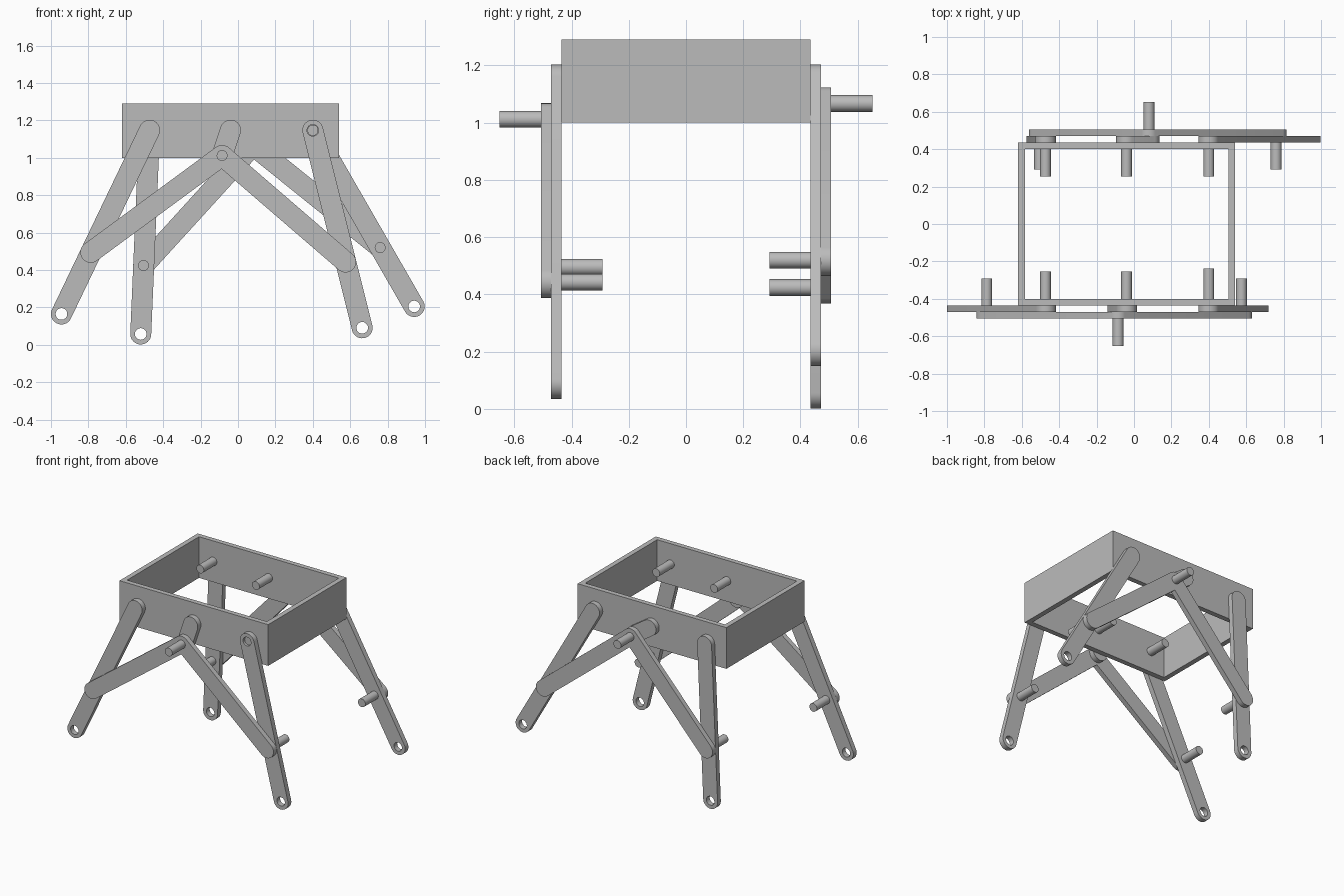
import bpy, bmesh, math
from mathutils import Vector

cube = bpy.data.objects.get("Cube")
if cube:
    bpy.data.objects.remove(cube, do_unlink=True)

grey = bpy.data.materials.new("plain grey")
grey.use_nodes = True
colour = (0.5, 0.5, 0.5, 1)
grey.diffuse_color = colour
grey.node_tree.nodes["Principled BSDF"].inputs["Base Color"].default_value = colour

HALF_WIDTH = 0.056
PIN_RADIUS = 0.029
HOLE_RADIUS = 0.031
WALL = 0.435      # outer face of the frame
LEG_FACE = 0.471  # outer face of legs and cranks
ROD_FACE = 0.506  # outer face of connecting rods


def finish(bm, name):
    bmesh.ops.recalc_face_normals(bm, faces=bm.faces)
    mesh = bpy.data.meshes.new(name)
    bm.to_mesh(mesh)
    bm.free()
    mesh.materials.append(grey)
    obj = bpy.data.objects.new(name, mesh)
    bpy.context.collection.objects.link(obj)
    bpy.ops.object.select_all(action='DESELECT')
    obj.select_set(True)
    bpy.context.view_layer.objects.active = obj
    bpy.ops.object.shade_smooth_by_angle(angle=math.radians(30))
    return obj


def arc(centre, radius, start, sweep, steps):
    return [(centre[0] + radius * math.cos(start + sweep * i / steps),
             centre[1] + radius * math.sin(start + sweep * i / steps))
            for i in range(steps + 1)]


def plate(name, outlines, y0, y1):
    """Flat plate from an outer outline and hole outlines in the xz plane."""
    bm = bmesh.new()
    edges = []
    for outline in outlines:
        verts = [bm.verts.new((x, y0, z)) for x, z in outline]
        edges += [bm.edges.new((v, verts[i - 1])) for i, v in enumerate(verts)]
    bmesh.ops.triangle_fill(bm, use_beauty=True, edges=edges, normal=(0, -1, 0))
    ext = bmesh.ops.extrude_face_region(bm, geom=bm.faces[:], use_keep_orig=True)
    moved = [g for g in ext["geom"] if isinstance(g, bmesh.types.BMVert)]
    bmesh.ops.translate(bm, verts=moved, vec=(0, y1 - y0, 0))
    return finish(bm, name)


def link(name, a, b, y0, y1, holes=()):
    """Round-ended bar from a to b."""
    d = Vector(b) - Vector(a)
    angle = math.atan2(d.y, d.x)
    outline = (arc(a, HALF_WIDTH, angle + math.pi / 2, math.pi, 20)
               + arc(b, HALF_WIDTH, angle - math.pi / 2, math.pi, 20))
    rings = [arc(h, HOLE_RADIUS, 0, math.tau, 32)[:-1] for h in holes]
    return plate(name, [outline] + rings, y0, y1)


def pin(name, at, y0, y1):
    plate(name, [arc(at, PIN_RADIUS, 0, math.tau, 32)[:-1]], y0, y1)


# Open rectangular body frame
bm = bmesh.new()
left, right, thick, low, high = -0.619, 0.540, 0.035, 1.0, 1.29
rings = []
for inset in (0, thick):
    for z in (low, high):
        x0, x1, y = left + inset, right - inset, WALL - inset
        rings.append([bm.verts.new(p) for p in
                      ((x0, -y, z), (x1, -y, z), (x1, y, z), (x0, y, z))])
for p, q in ((0, 1), (1, 3), (3, 2), (2, 0)):
    for i in range(4):
        j = (i + 1) % 4
        bm.faces.new((rings[p][i], rings[p][j], rings[q][j], rings[q][i]))
finish(bm, "body_frame")

# Linkage on each side: shared hip pivots, own crank, feet and rod ends
right_hip, crank_axle, left_hip = (-0.473, 1.147), (-0.04, 1.147), (0.40, 1.147)
sides = {
    "front": dict(s=-1, crank=(-0.085, 1.012), recess=0.016,
                  feet=((-0.944, 0.165), (0.664, 0.091)),
                  joints=((-0.787, 0.495), (0.575, 0.443))),
    "back": dict(s=1, crank=(0.08, 1.067), recess=0,
                 feet=((-0.52, 0.058), (0.942, 0.205)),
                 joints=((-0.505, 0.424), (0.76, 0.52))),
}
for side, k in sides.items():
    s = k["s"]
    for i, (label, hip) in enumerate((("right", right_hip), ("left", left_hip))):
        foot, joint = k["feet"][i], k["joints"][i]
        recess = k["recess"] if label == "left" else 0
        holes = [foot] + ([hip] if recess else [])
        link(f"{side}_{label}_leg", hip, foot, s * WALL, s * LEG_FACE, holes)
        link(f"{side}_{label}_rod", k["crank"], joint, s * LEG_FACE, s * ROD_FACE)
        pin(f"{side}_{label}_hip_pin", hip,
            s * (0.254 - recess), s * (LEG_FACE - max(recess, 0.005)))
        pin(f"{side}_{label}_rod_pin", joint, s * 0.291, s * (ROD_FACE - 0.005))
    link(f"{side}_crank", crank_axle, k["crank"], s * WALL, s * LEG_FACE)
    pin(f"{side}_crank_axle", crank_axle, s * 0.254, s * (LEG_FACE - 0.005))
    pin(f"{side}_crank_handle", k["crank"], s * (LEG_FACE + 0.005), s * 0.651)
